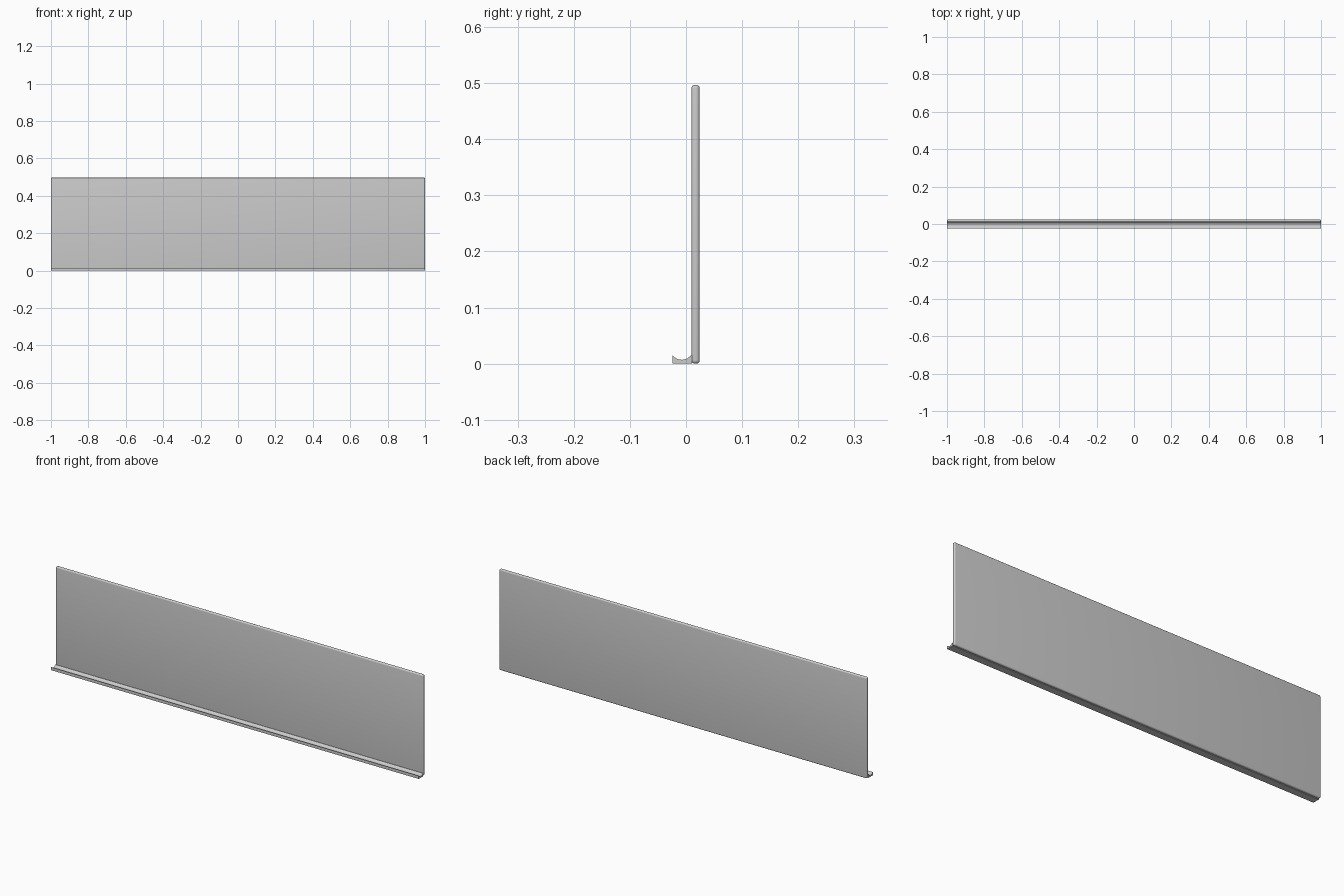
import bpy, bmesh, math

if "Cube" in bpy.data.objects:
    bpy.data.objects.remove(bpy.data.objects["Cube"])

LENGTH, HEIGHT = 2.0, 0.497
FRONT, BACK = -0.0245, 0.0245
JOIN = 0.0095          # y where tray meets the panel


def finish(name, bm):
    bmesh.ops.recalc_face_normals(bm, faces=bm.faces)
    mesh = bpy.data.meshes.new(name)
    bm.to_mesh(mesh)
    bm.free()
    obj = bpy.data.objects.new(name, mesh)
    bpy.context.collection.objects.link(obj)
    bpy.ops.object.select_all(action='DESELECT')
    obj.select_set(True)
    bpy.context.view_layer.objects.active = obj
    bpy.ops.object.shade_smooth_by_angle(angle=math.radians(35))
    return obj


# Upright board with rounded edges
bm = bmesh.new()
bmesh.ops.create_cube(bm, size=1)
for v in bm.verts:
    v.co.x *= LENGTH
    v.co.y = (JOIN + BACK) / 2 + v.co.y * (BACK - JOIN)
    v.co.z = (v.co.z + 0.5) * HEIGHT
bmesh.ops.bevel(bm, geom=bm.edges[:], offset=0.0065, segments=5,
                profile=0.5, affect='EDGES')
finish("board_panel", bm)

# Ledge with a concave pen groove, extruded along x
lip_z, groove_z, lip = 0.015, 0.007, 0.001
mid = (FRONT + JOIN) / 2
half = (JOIN - FRONT) / 2 - lip
depth = lip_z - groove_z
radius = (half ** 2 + depth ** 2) / (2 * depth)
span = math.asin(half / radius)
profile = [(JOIN + 0.001, 0), (FRONT, 0), (FRONT, lip_z)]
for i in range(13):
    a = -span + 2 * span * i / 12
    profile.append((mid + radius * math.sin(a),
                    groove_z + radius * (1 - math.cos(a))))
profile.append((JOIN + 0.001, lip_z))

bm = bmesh.new()
end = bm.faces.new([bm.verts.new((-LENGTH / 2, y, z)) for y, z in profile])
ext = bmesh.ops.extrude_face_region(bm, geom=[end], use_keep_orig=True)
for v in ext["geom"]:
    if isinstance(v, bmesh.types.BMVert):
        v.co.x += LENGTH
finish("pen_ledge", bm)
